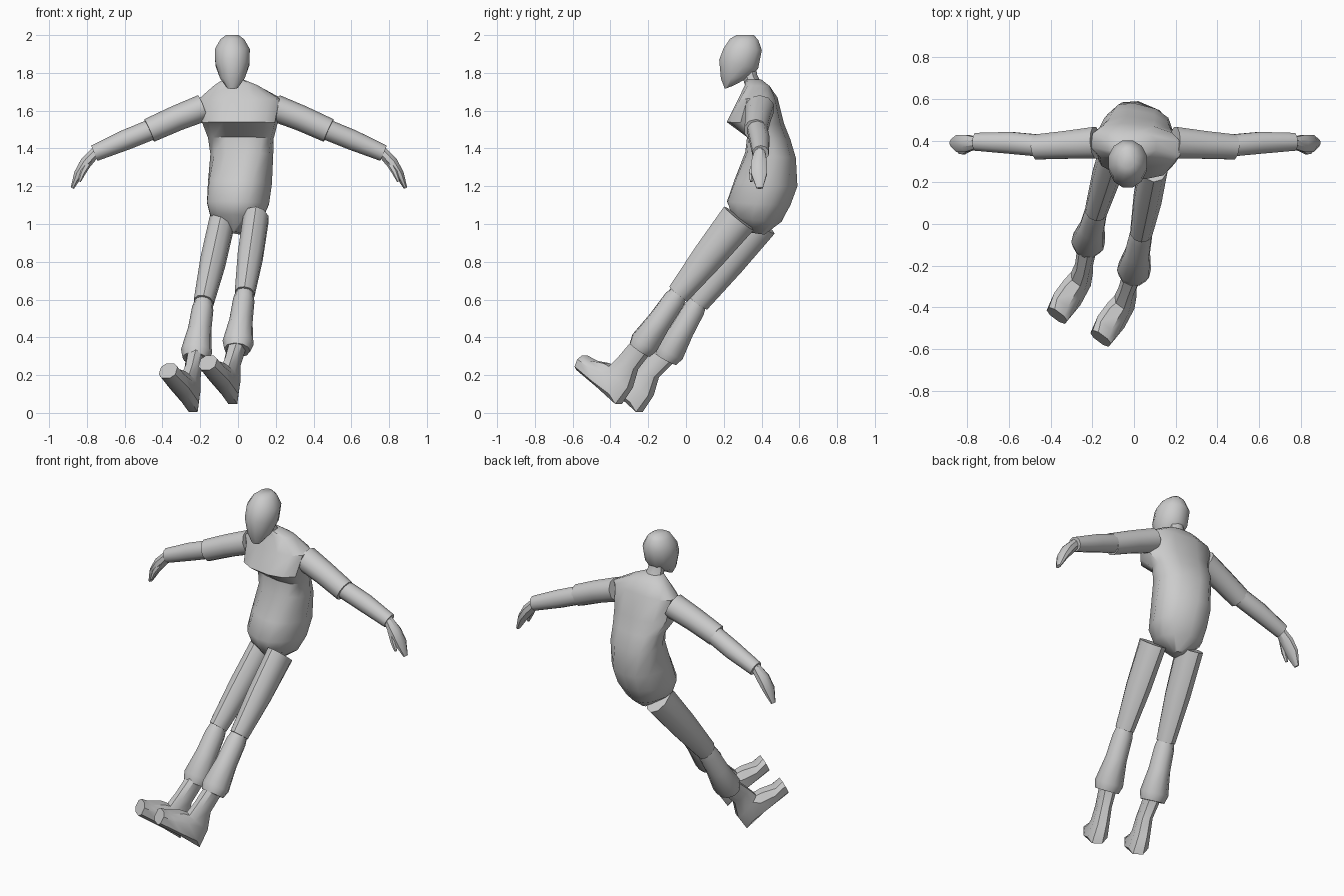
import bpy, bmesh, math
from mathutils import Vector as V

grey = bpy.data.materials.new("light_grey")
grey.diffuse_color = (0.6, 0.6, 0.6, 1)


def loft(name, sections, sides=10, power=1.0, angle=40):
    """Skin a closed solid over rings given as (centre, half_axis_u, half_axis_v)."""
    bm = bmesh.new()
    rings = []
    for c, u, v in sections:
        ring = []
        for i in range(sides):
            a = 2 * math.pi * (i + 0.5) / sides
            cu = math.copysign(abs(math.cos(a)) ** power, math.cos(a))
            sv = math.copysign(abs(math.sin(a)) ** power, math.sin(a))
            ring.append(bm.verts.new(V(c) + V(u) * cu + V(v) * sv))
        rings.append(ring)
    for r0, r1 in zip(rings, rings[1:]):
        for i in range(sides):
            j = (i + 1) % sides
            bm.faces.new((r0[i], r0[j], r1[j], r1[i]))
    bm.faces.new(rings[0][::-1])
    bm.faces.new(rings[-1])
    bmesh.ops.recalc_face_normals(bm, faces=bm.faces[:])
    me = bpy.data.meshes.new(name)
    bm.to_mesh(me)
    bm.free()
    me.materials.append(grey)
    ob = bpy.data.objects.new(name, me)
    bpy.context.collection.objects.link(ob)
    bpy.ops.object.select_all(action='DESELECT')
    ob.select_set(True)
    bpy.context.view_layer.objects.active = ob
    bpy.ops.object.shade_smooth_by_angle(angle=math.radians(angle))
    return ob


def tube(name, points, radii, side, sides=10):
    """Limb along points; radii are (along side, across side)."""
    pts = [V(p) for p in points]
    secs = []
    for i, p in enumerate(pts):
        t = (pts[min(i + 1, len(pts) - 1)] - pts[max(i - 1, 0)]).normalized()
        u = V(side)
        u = (u - t * u.dot(t)).normalized()
        secs.append((p, u * radii[i][0], t.cross(u) * radii[i][1]))
    return loft(name, secs, sides)


def stack(name, rows, sides=12, power=1.0, angle=40):
    """Body shape from rows: front (y, z), back (y, z), x centre, half width, yaw."""
    secs = []
    for fy, fz, by, bz, xc, hw, yaw in rows:
        c = V((xc, (fy + by) / 2, (fz + bz) / 2))
        d = (by - fy) / 2
        u = V((hw * math.cos(yaw), hw * math.sin(yaw), 0))
        v = V((-d * math.sin(yaw), d * math.cos(yaw), (bz - fz) / 2))
        secs.append((c, u, v))
    return loft(name, secs, sides, power, angle)


# Torso, twisted at the pelvis and arched backwards
stack("torso", [
    (0.32, 0.96, 0.42, 0.945, -0.01, 0.03, -0.5),
    (0.25, 1.05, 0.50, 1.01, -0.01, 0.135, -0.5),
    (0.22, 1.12, 0.55, 1.10, 0.0, 0.16, -0.45),
    (0.26, 1.23, 0.585, 1.20, 0.01, 0.165, -0.4),
    (0.32, 1.38, 0.575, 1.35, 0.02, 0.165, -0.25),
    (0.33, 1.46, 0.545, 1.45, 0.015, 0.175, -0.2),
    (0.22, 1.54, 0.515, 1.53, 0.01, 0.2, -0.15),
    (0.28, 1.66, 0.48, 1.67, 0.01, 0.22, -0.1),
    (0.31, 1.735, 0.445, 1.73, -0.01, 0.12, 0),
    (0.31, 1.765, 0.40, 1.765, -0.025, 0.055, 0),
], power=0.8)

# Neck and head
stack("neck", [
    (0.31, 1.73, 0.41, 1.73, -0.025, 0.06, 0),
    (0.295, 1.78, 0.38, 1.79, -0.03, 0.048, 0),
    (0.295, 1.85, 0.37, 1.85, -0.03, 0.045, 0),
], sides=8)
stack("head", [
    (0.205, 1.715, 0.245, 1.73, -0.03, 0.03, 0),
    (0.182, 1.77, 0.335, 1.775, -0.03, 0.068, 0),
    (0.172, 1.87, 0.385, 1.82, -0.03, 0.093, 0),
    (0.195, 1.93, 0.405, 1.92, -0.03, 0.096, 0),
    (0.23, 1.98, 0.385, 1.975, -0.03, 0.065, 0),
    (0.265, 2.0, 0.36, 2.0, -0.03, 0.035, 0),
], angle=60)

# Arms held out to both sides
for s, tag in ((-1, "right"), (1, "left")):
    def arm(part, pts, radii, sides=10):
        tube(f"{tag}_{part}", [(s * x + 0.005, y, z) for x, y, z in pts],
             radii, (0, 1, 0), sides)
    arm("upper_arm", [(0.19, 0.39, 1.615), (0.33, 0.38, 1.56), (0.475, 0.37, 1.495)],
        [(0.08, 0.072), (0.07, 0.068), (0.063, 0.065)])
    arm("forearm", [(0.44, 0.375, 1.51), (0.6, 0.39, 1.445), (0.765, 0.395, 1.375)],
        [(0.055, 0.055), (0.055, 0.054), (0.045, 0.044)])
    arm("hand", [(0.755, 0.39, 1.385), (0.81, 0.387, 1.325), (0.85, 0.387, 1.265),
                 (0.882, 0.39, 1.19)],
        [(0.028, 0.03), (0.045, 0.034), (0.045, 0.026), (0.018, 0.01)], 8)
    arm("thumb", [(0.79, 0.37, 1.335), (0.825, 0.348, 1.275), (0.845, 0.345, 1.225)],
        [(0.018, 0.02), (0.016, 0.016), (0.008, 0.008)], 6)

# Legs: hip, knee, boot flare, and shift of the shared foot shape
legs = {
    "left": (V((0.095, 0.28, 1.03)), V((0.035, -0.04, 0.63)),
             V((0.0, -0.22, 0.37)), V((0, 0, 0))),
    "right": (V((-0.085, 0.39, 1.01)), V((-0.182, 0.063, 0.585)),
              V((-0.22, -0.085, 0.325)), V((-0.21, 0.11, -0.042))),
}
for tag, (hip, knee, flare, shift) in legs.items():
    tube(f"{tag}_thigh", [hip, hip.lerp(knee, 0.5), knee],
         [(0.07, 0.1), (0.07, 0.085), (0.055, 0.062)], (1, 0, 0))
    d = (flare - knee).normalized()
    # Boot cuff widening towards its lower rim
    tube(f"{tag}_boot_cuff",
         [knee - d * 0.02, knee + d * 0.04, knee.lerp(flare, 0.55), flare, flare + d * 0.045],
         [(0.045, 0.045), (0.057, 0.06), (0.062, 0.065), (0.083, 0.08), (0.07, 0.065)],
         (1, -0.25, 0))
    # Shin and foot in one bent piece
    ankle = V((-0.03, -0.305, 0.265)) + shift
    across = V((0.8, -0.6, 0))
    loft(f"{tag}_foot", [
        (flare, across * 0.05, V((-0.02, -0.04, 0.03))),
        (ankle, across * 0.044, V((-0.02, -0.042, 0.035))),
        (V((-0.04, -0.345, 0.19)) + shift, across * 0.05, V((-0.03, -0.052, 0.06))),
        (V((-0.06, -0.39, 0.155)) + shift, across * 0.06, V((-0.035, -0.035, 0.115))),
        (V((-0.11, -0.47, 0.205)) + shift, across * 0.068, V((-0.025, -0.02, 0.075))),
        (V((-0.16, -0.55, 0.265)) + shift, across * 0.058, V((0.012, 0.015, 0.04))),
    ], sides=8, power=0.75)
